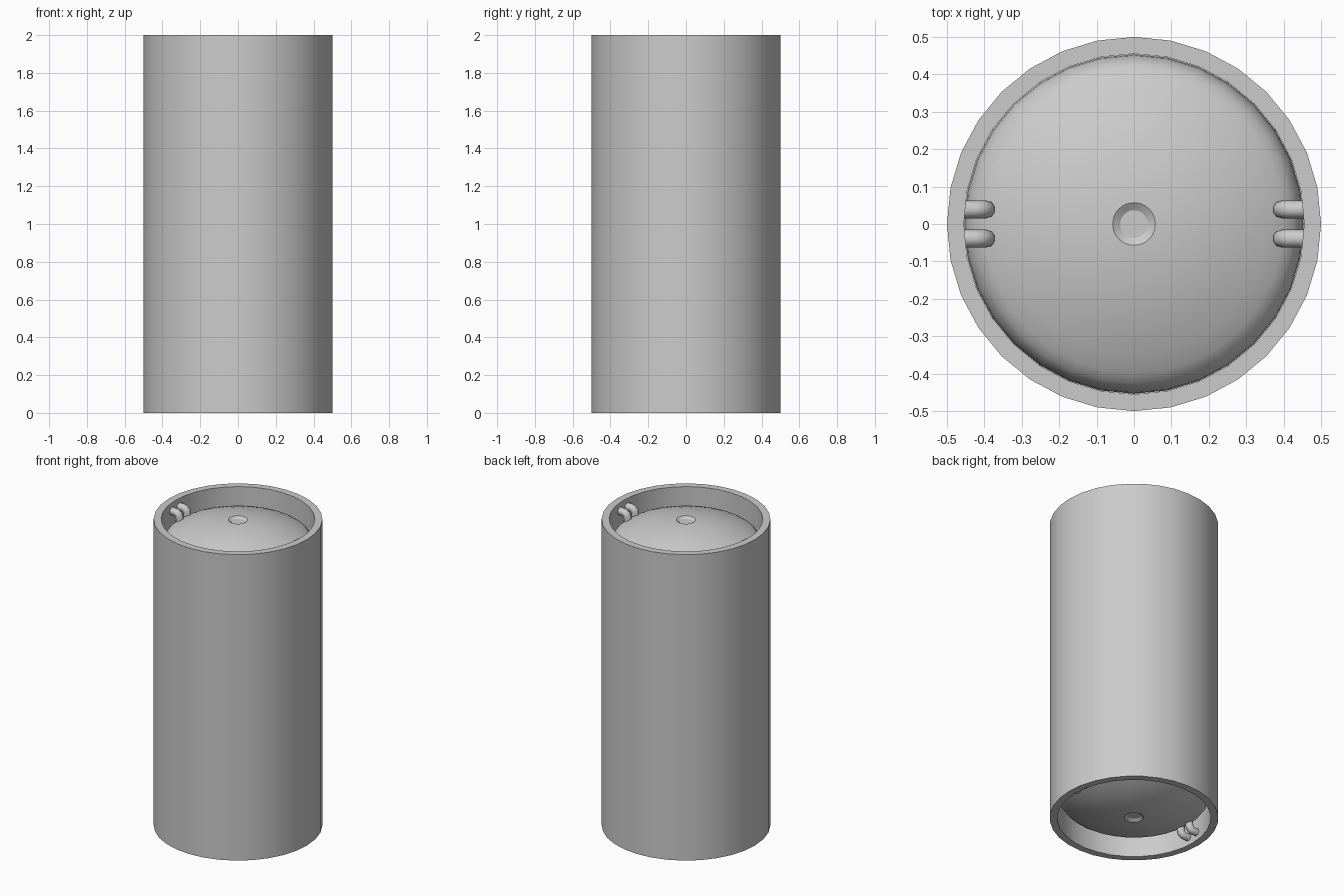
import bpy, bmesh
from math import sin, cos, pi

if "Cube" in bpy.data.objects:
    bpy.data.objects.remove(bpy.data.objects["Cube"])

SIDES = 32


def lathe(name, profile, closed=False, angle=40):
    """Spin an (r, z) profile around z; points with r = 0 become poles."""
    bm = bmesh.new()
    rings = []
    for r, z in profile:
        if r == 0:
            rings.append([bm.verts.new((0, 0, z))] * SIDES)
        else:
            rings.append([bm.verts.new((r * cos(2 * pi * i / SIDES),
                                        r * sin(2 * pi * i / SIDES), z))
                          for i in range(SIDES)])
    pairs = list(zip(rings, rings[1:]))
    if closed:
        pairs.append((rings[-1], rings[0]))
    for a, b in pairs:
        for i in range(SIDES):
            j = (i + 1) % SIDES
            bm.faces.new(list(dict.fromkeys((a[i], a[j], b[j], b[i]))))
    bmesh.ops.recalc_face_normals(bm, faces=bm.faces[:])
    mesh = bpy.data.meshes.new(name)
    bm.to_mesh(mesh)
    bm.free()
    ob = bpy.data.objects.new(name, mesh)
    bpy.context.collection.objects.link(ob)
    bpy.ops.object.select_all(action='DESELECT')
    ob.select_set(True)
    bpy.context.view_layer.objects.active = ob
    bpy.ops.object.shade_smooth_by_angle(angle=angle * pi / 180)
    return ob


# Outer sleeve, open at both ends
lathe("outer_sleeve", [(0.5, 0), (0.5, 2), (0.455, 2), (0.455, 0)], closed=True)

# Inner vessel: dimpled dome at the top, mirrored at the bottom
dome = [(0, 1.982), (0.037, 1.982), (0.057, 1.995), (0.10, 1.992),
        (0.15, 1.985), (0.20, 1.975), (0.25, 1.962), (0.30, 1.945),
        (0.35, 1.925), (0.40, 1.902), (0.425, 1.885), (0.442, 1.862),
        (0.451, 1.83), (0.454, 1.79)]
lathe("inner_vessel", dome + [(r, 2 - z) for r, z in reversed(dome)], angle=30)

# Paired bent rods joining the sleeve to each dome
path = [(0.465, 1.947), (0.425, 1.947), (0.41, 1.943), (0.399, 1.933),
        (0.395, 1.918), (0.395, 1.86)]
for end in ("top", "bottom"):
    for side, sx in (("right", 1), ("left", -1)):
        curve = bpy.data.curves.new(f"{end}_{side}_rods", 'CURVE')
        curve.dimensions = '3D'
        curve.bevel_depth = 0.024
        curve.bevel_resolution = 3
        curve.use_fill_caps = True
        for y in (-0.039, 0.039):
            spline = curve.splines.new('POLY')
            spline.points.add(len(path) - 1)
            for p, (x, z) in zip(spline.points, path):
                p.co = (sx * x, y, z if end == "top" else 2 - z, 1)
        bpy.context.collection.objects.link(
            bpy.data.objects.new(f"{end}_{side}_rods", curve))
